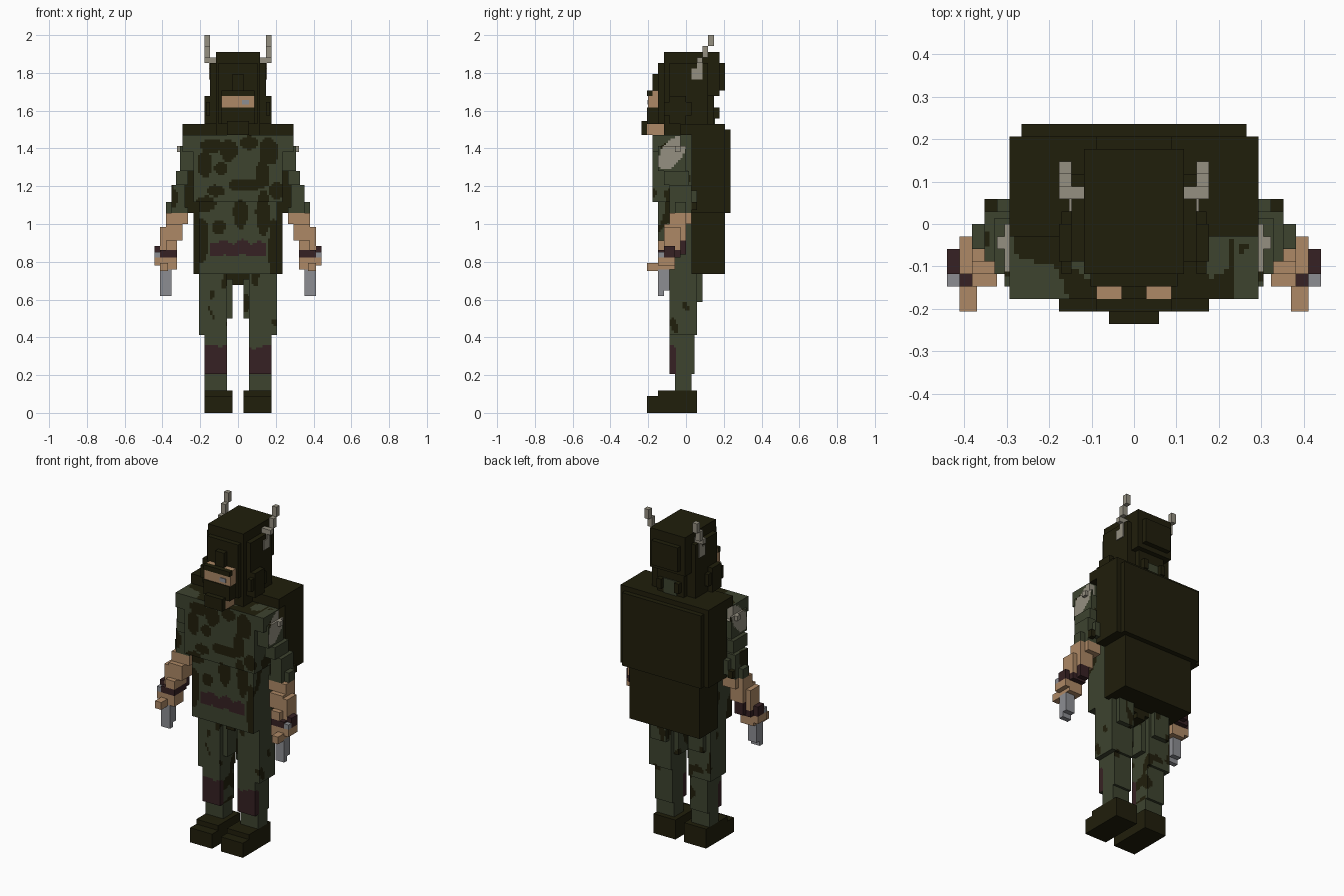
import bpy
import bmesh
from mathutils import Vector, noise

if "Cube" in bpy.data.objects:
    bpy.data.objects.remove(bpy.data.objects["Cube"])

U = 2 / 68  # one block


def material(name, rgb):
    """Flat material from 0-255 display values."""
    lin = [((c / 255 + 0.055) / 1.055) ** 2.4 for c in rgb]
    m = bpy.data.materials.new(name)
    m.use_nodes = True
    m.diffuse_color = (*lin, 1)
    bsdf = m.node_tree.nodes["Principled BSDF"]
    bsdf.inputs["Base Color"].default_value = (*lin, 1)
    bsdf.inputs["Roughness"].default_value = 0.9
    return m


GREEN = material("field green", (61, 67, 47))
DARK = material("dark olive", (32, 30, 11))
MAROON = material("maroon cloth", (54, 33, 35))
PALE = material("pale grey", (149, 144, 129))
SKIN = material("skin", (174, 137, 102))
STEEL = material("steel", (140, 141, 146))
CAMO = [GREEN, DARK, MAROON, PALE]


def box(name, x, y, z, mats, rule=None, step=0.4):
    """Block between ranges in block units; a rule colours its gridded faces."""
    bm = bmesh.new()
    bmesh.ops.create_cube(bm, size=1)
    lo = Vector((x[0], y[0], z[0]))
    hi = Vector((x[1], y[1], z[1]))
    for v in bm.verts:
        v.co = Vector([(a + b) / 2 + c * (b - a) for a, b, c in zip(lo, hi, v.co)])
    if rule:
        for axis in range(3):
            normal = Vector([float(i == axis) for i in range(3)])
            pos = lo[axis] + step
            while pos < hi[axis] - 0.01:
                geom = bm.verts[:] + bm.edges[:] + bm.faces[:]
                bmesh.ops.bisect_plane(bm, geom=geom, plane_co=normal * pos,
                                       plane_no=normal)
                pos += step
        for f in bm.faces:
            f.material_index = rule(f.calc_center_median(), f.normal)
    bmesh.ops.scale(bm, vec=(U, U, U), verts=bm.verts)
    me = bpy.data.meshes.new(name)
    bm.to_mesh(me)
    bm.free()
    for m in mats if isinstance(mats, list) else [mats]:
        me.materials.append(m)
    ob = bpy.data.objects.new(name, me)
    bpy.context.scene.collection.objects.link(ob)
    return ob


def pair(name, x, y, z, mats, rule=None):
    """Same block on the left (+x) and right (-x)."""
    box("left_" + name, x, y, z, mats, rule)
    box("right_" + name, (-x[1], -x[0]), y, z, mats, rule)


# Camouflage rules
def blotch(p, level, size=0.3):
    q = Vector((p.x, p.y, p.z * 0.75)) * size
    return int(noise.noise(q + Vector((3.3, 7.1, 1.7))) > level)


# Chest blotches: centre x, z and radii
SPOTS = [(-5, 48, 2, 1.4), (-6, 45, 1.3, 2.5), (-1.5, 47, 1.6, 2), (2, 48.5, 1.5, 1.3),
         (5.5, 47, 1.6, 2.6), (1.5, 41, 3, 1.2), (4.5, 43, 1.3, 2.6), (-3, 44, 1.3, 1.2),
         (-6, 37.5, 2, 1.6), (0.5, 36, 1.3, 2.8), (4.5, 36, 1.2, 4.5), (6.6, 29, 1.2, 6),
         (-6.6, 31, 1.3, 4), (-3.5, 33.5, 1.2, 1.5), (7, 40, 1.3, 1.5), (-4, 40, 1.6, 1)]


def torso_rule(p, n):
    wave = 0.4 * noise.noise(Vector((p.x, 0, 0)) * 0.6)
    if n.y < -0.5 and abs(p.x) < 5 and 28.3 + wave < p.z < 30.8 + 2 * wave:
        return 2
    if n.y < -0.5:
        w = 0.5 * noise.noise(p * 0.4)
        return int(any(((p.x - a) / c) ** 2 + ((p.z - b) / d) ** 2 < 1 + w
                       for a, b, c, d in SPOTS))
    return blotch(p, 0.12)


def arm_rule(p, n):
    slant = p.z - 46.8 - 0.6 * (p.y + 2.5)
    if abs(p.x) > 8.8 and ((p.y + 2.5) / 2.5) ** 2 + (slant / 2.6) ** 2 < 1:
        return 3
    return blotch(p, 0.35)


def leg_rule(p, n):
    if 7 < p.z < 12 + 0.6 * noise.noise(p * 0.5) and p.y < -1.6:
        return 2
    return blotch(p, 0.33, 0.4)


# Boots
pair("boot", (1, 6), (-5, 2), (0, 4), DARK)
pair("boot_toe", (1, 6), (-7, -5), (0, 3), DARK)

# Legs
pair("ankle", (2, 6), (-2, 1), (4, 7), GREEN)
pair("shin", (2, 6), (-3, 1.5), (7, 14), CAMO, leg_rule)
pair("thigh", (2, 7), (-3, 2), (14, 25), CAMO, leg_rule)
pair("inner_thigh", (1, 2), (-2, 1), (17, 24), CAMO, leg_rule)
pair("rear_thigh", (2.5, 6), (2, 3), (20, 25), CAMO, leg_rule)
box("crotch", (-1, 1), (-2.5, 2), (23, 24), DARK)
box("pelvis", (-2, 2), (-2.5, 2), (24, 26), DARK)

# Torso
box("chest", (-8, 8), (-6, 1), (38, 50), CAMO, torso_rule)
box("waist", (-7, 7), (-5, 1), (25, 38), CAMO, torso_rule)

# Backpack
box("pack_yoke", (-10, 10), (-1, 1), (50, 52), DARK)
box("pack_upper", (-10, 10), (1, 7), (36, 52), DARK)
box("pack_back_panel", (-9, 9), (7, 8), (36, 51), DARK)
box("pack_lower", (-8, 8), (1, 7), (25, 36), DARK)

# Arms
pair("shoulder", (8, 10), (-6, -1), (47, 50), CAMO, arm_rule)
pair("upper_arm", (8, 10), (-5, 0), (43.5, 47), CAMO, arm_rule)
pair("shoulder_patch", (10, 10.4), (-5, 0), (43.5, 48), CAMO, arm_rule)
pair("patch_knob", (10.4, 11), (-2, -1), (47, 48), PALE)
pair("middle_arm", (9, 11.2), (-4, 0.5), (41, 43.5), CAMO, arm_rule)
pair("lower_arm", (9.5, 12), (-3, 1), (37, 41), CAMO, arm_rule)
pair("cuff", (9, 12), (-3, 1), (36, 37), GREEN)
pair("cuff_edge", (12, 13), (-2, 0), (36, 38), GREEN)
pair("elbow_rear", (10, 11), (1, 2), (37, 40), GREEN)
pair("elbow_tip", (11, 12), (1, 2), (36.5, 38), DARK)
pair("forearm_top", (9, 12), (-3, 1), (34, 36), SKIN)
pair("forearm_top_edge", (12, 13), (-3, 0), (34, 36), SKIN)
pair("forearm_middle", (10, 13), (-4, 0), (31, 34), SKIN)
pair("forearm_middle_edge", (13, 14), (-4, -1), (31, 33.5), SKIN)
pair("forearm_low", (11, 13), (-5, -1), (29.3, 31), SKIN)
pair("forearm_low_edge", (13, 14), (-4, -1), (29.3, 31), SKIN)
pair("wrist_band", (11, 14), (-5, -1), (28, 29.3), MAROON)
pair("wrist_band_rear", (11, 13), (-1, 0), (28.5, 31), MAROON)
pair("wrist_buckle", (14, 15), (-4, -2), (28, 30), MAROON)
pair("blade_stud", (14, 15), (-5, -4), (28, 29), STEEL)
pair("hand", (11, 15), (-5, -2), (26.5, 28), SKIN)
pair("palm", (11, 14), (-5, -2), (25.8, 26.5), SKIN)
pair("thumb", (12.6, 14), (-7, -5), (25.5, 27), SKIN)
pair("blade", (12, 14), (-5, -3), (22, 25.8), STEEL)
pair("blade_tip", (12, 14), (-5, -4), (21, 22), STEEL)

# Head and helmet
box("neck", (-4, 4), (-4, 4), (50, 57), DARK)
box("nape", (-3, 3), (4, 5), (52, 57), DARK)
box("nape_patch", (-1.5, 1.5), (5, 5.2), (52, 55), GREEN)
pair("nape_stud", (1.5, 2.5), (5, 6), (53, 55), DARK)
box("helmet_front_plate", (-3.5, 3.5), (-5, -4), (52, 63), DARK)
box("helmet_crown", (-4, 4), (-4, 6), (57, 65), DARK)
box("helmet_back_plate", (-3, 3), (6, 7), (58, 63), DARK)
pair("helmet_side_plate", (4, 5), (-3, 4), (52, 63), DARK)
pair("ear_pad_upright", (5, 6), (-3, 0), (52, 57), DARK)
pair("ear_pad_crossbar", (5, 5.8), (-4, 1), (53.5, 56), DARK)
box("helmet_badge", (-1, 1), (-6, -5), (58, 61), DARK)
box("eye_band", (-3, 3), (-6.8, -5), (55, 57), SKIN)
box("forehead", (-3, 3), (-6, -5), (57, 58), SKIN)
box("eye_plate", (0.7, 2), (-6.95, -6.8), (55.5, 56.3), STEEL)
box("brow_bar", (-3, 3), (-7, -6), (57, 58), DARK)
box("mask", (-3, 3), (-7, -5), (52, 55), DARK)
box("jaw", (-2, 2), (-7, -4), (50, 52), SKIN)
box("chin_guard", (-2, 2), (-8, -7), (50, 52.5), DARK)

# Stepped antennas
pair("antenna_base", (5, 5.2), (1, 3), (60, 62), PALE)
pair("antenna_stem", (5, 5.2), (2, 3), (62, 63), PALE)
pair("antenna_foot", (4, 6), (2, 3), (63, 64), PALE)
pair("antenna_middle", (5, 6), (3, 4), (64, 66), PALE)
pair("antenna_tip", (5, 6), (4, 5), (66, 68), PALE)
